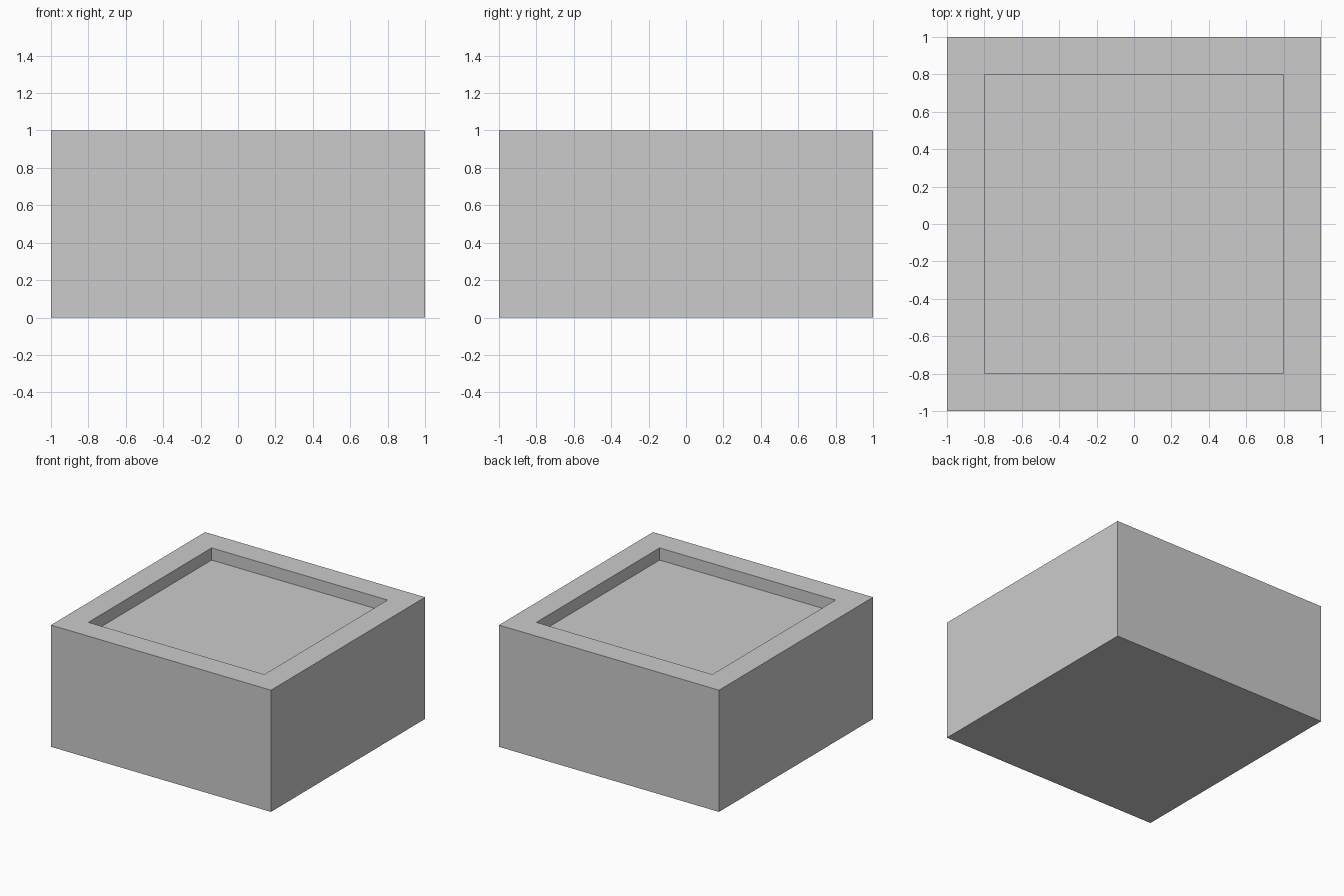
import bpy, bmesh
from mathutils import Matrix

if "Cube" in bpy.data.objects:
    bpy.data.objects.remove(bpy.data.objects["Cube"])

SIZE, HEIGHT = 2.0, 1.0
RIM, DEPTH = 0.2, 0.1

bm = bmesh.new()

# solid block standing on z = 0
bmesh.ops.create_cube(bm, size=1.0,
                      matrix=Matrix.Translation((0, 0, HEIGHT / 2)) @ Matrix.Diagonal((SIZE, SIZE, HEIGHT, 1)))
bm.normal_update()

# square recess in the top: inset the rim, then push the floor down with walls
top = max(bm.faces, key=lambda f: f.calc_center_median().z)
bmesh.ops.inset_region(bm, faces=[top], thickness=RIM, use_even_offset=True)
floor = bmesh.ops.extrude_discrete_faces(bm, faces=[top])["faces"][0]
bmesh.ops.translate(bm, verts=floor.verts, vec=(0, 0, -DEPTH))
bmesh.ops.recalc_face_normals(bm, faces=bm.faces)

mesh = bpy.data.meshes.new("recessed_block")
bm.to_mesh(mesh)
bm.free()
block = bpy.data.objects.new("recessed_block", mesh)
bpy.context.collection.objects.link(block)
